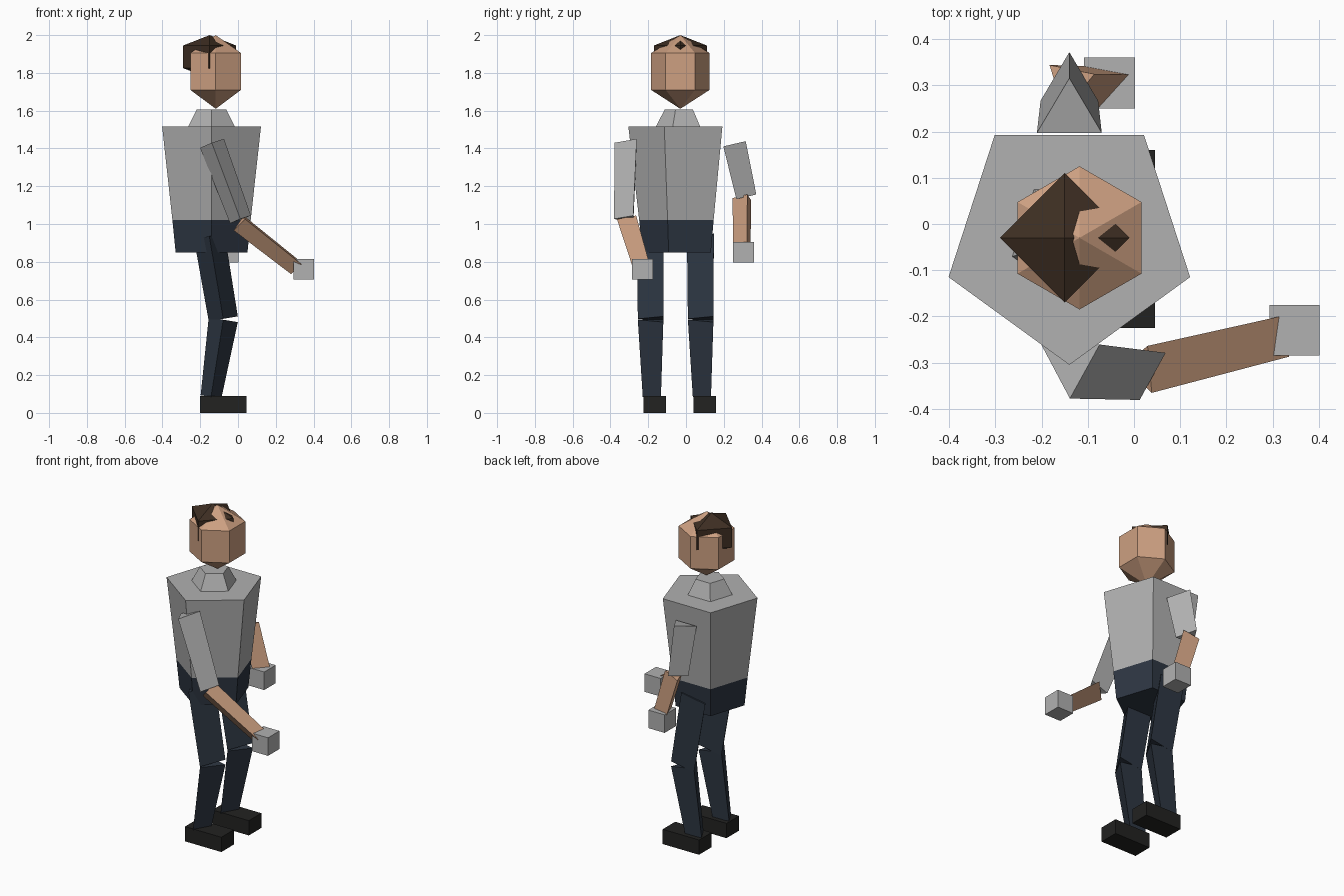
import bpy, bmesh, math
from mathutils import Vector

if "Cube" in bpy.data.objects:
    bpy.data.objects.remove(bpy.data.objects["Cube"])


def material(name, rgb):
    m = bpy.data.materials.new(name)
    m.diffuse_color = (*rgb, 1.0)
    m.use_nodes = True
    m.node_tree.nodes["Principled BSDF"].inputs["Base Color"].default_value = m.diffuse_color
    return m


GREY = material("shirt grey", (0.44, 0.44, 0.44))
SKIN = material("skin tan", (0.61, 0.35, 0.22))
NAVY = material("trouser navy", (0.027, 0.038, 0.056))
BLACK = material("shoe black", (0.016, 0.016, 0.015))
HAIR = material("hair brown", (0.047, 0.027, 0.016))


def loft(name, rings, mat):
    """Join rings of equal point count, cap both ends, merge apex points."""
    bm = bmesh.new()
    loops = [[bm.verts.new(p) for p in ring] for ring in rings]
    n = len(loops[0])
    for a, b in zip(loops, loops[1:]):
        for i in range(n):
            j = (i + 1) % n
            bm.faces.new((a[i], a[j], b[j], b[i]))
    bm.faces.new(loops[0][::-1])
    bm.faces.new(loops[-1])
    bmesh.ops.remove_doubles(bm, verts=bm.verts, dist=0.0005)
    bmesh.ops.recalc_face_normals(bm, faces=bm.faces)
    me = bpy.data.meshes.new(name)
    bm.to_mesh(me)
    bm.free()
    me.materials.append(mat)
    ob = bpy.data.objects.new(name, me)
    bpy.context.collection.objects.link(ob)
    return ob


def turned(name, cx, sides, start, profile, mat):
    """Upright faceted solid from (radius, height) pairs."""
    angles = [math.radians(start) + math.tau * i / sides for i in range(sides)]
    loft(name, [[(cx + r * math.cos(a), -0.03 + r * math.sin(a), z) for a in angles]
                for r, z in profile], mat)


def limb(name, p0, p1, r0, r1, point, mat):
    """Three-sided tapered prism with one edge turned toward 'point'."""
    p0, p1 = Vector(p0), Vector(p1)
    axis = (p1 - p0).normalized()
    u = Vector(point)
    u = (u - axis * u.dot(axis)).normalized()
    v = axis.cross(u)
    angles = [math.tau * i / 3 for i in range(3)]
    loft(name, [[p + (u * math.cos(a) + v * math.sin(a)) * r for a in angles]
                for p, r in ((p0, r0), (p1, r1))], mat)


def box(name, lo, hi, mat):
    loft(name, [[(lo[0], lo[1], z), (hi[0], lo[1], z), (hi[0], hi[1], z), (lo[0], hi[1], z)]
                for z in (lo[2], hi[2])], mat)


# Body: five-sided taper
turned("pelvis", -0.14, 5, -90, [(0.20, 0.85), (0.218, 1.022)], NAVY)
turned("torso", -0.14, 5, -90, [(0.218, 1.022), (0.275, 1.515)], GREY)
turned("neck", -0.14, 5, -90, [(0.13, 1.515), (0.083, 1.605)], GREY)

# Head: six-sided with pointed chin and crown, hair pushed through it
turned("head", -0.118, 6, -90, [(0, 1.61), (0.155, 1.71), (0.155, 1.905), (0, 2.0)], SKIN)
turned("hair", -0.15, 4, 0, [(0, 1.77), (0.14, 1.825), (0.14, 1.945), (0, 2.0)], HAIR)

# Legs and shoes
for side, y in (("right", -0.165), ("left", 0.10)):
    limb(side + "_thigh", (-0.152, y, 0.935), (-0.078, y, 0.498), 0.095, 0.09, (0, -1, 0), NAVY)
    limb(side + "_shin", (-0.078, y, 0.493), (-0.143, y, 0.085), 0.09, 0.064, (0, -1, 0), NAVY)
    box(side + "_shoe", (-0.2, y - 0.06, 0), (0.045, y + 0.06, 0.09), BLACK)

# Right arm reaching forward
limb("right_upper_arm", (-0.138, -0.30, 1.428), (0.013, -0.313, 1.025), 0.078, 0.068, (0, -1, 0), GREY)
limb("right_forearm", (0.015, -0.312, 1.012), (0.315, -0.24, 0.775), 0.06, 0.053, (-0.6, 0.1, -0.8), SKIN)
box("right_hand", (0.293, -0.285, 0.705), (0.402, -0.175, 0.815), GREY)

# Left arm hanging
limb("left_upper_arm", (-0.14, 0.237, 1.42), (-0.14, 0.302, 1.14), 0.081, 0.072, (0, 1, 0), GREY)
limb("left_forearm", (-0.14, 0.305, 1.14), (-0.06, 0.305, 0.88), 0.06, 0.056, (0.94, 0.34, 0.3), SKIN)
box("left_hand", (-0.108, 0.25, 0.795), (0.002, 0.36, 0.905), GREY)
